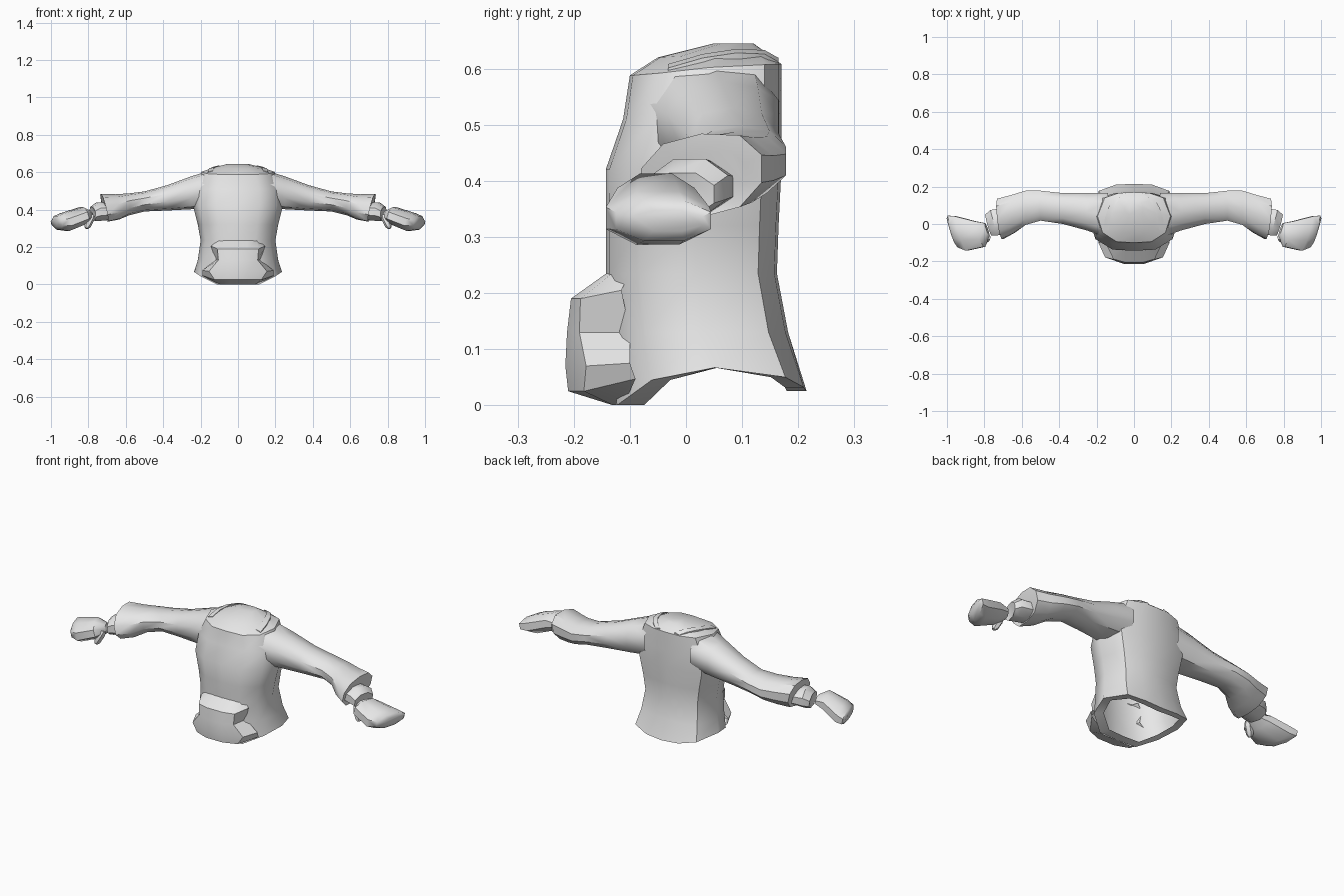
import bpy, bmesh, math
from mathutils import Vector

cube = bpy.data.objects.get("Cube")
if cube:
    bpy.data.objects.remove(cube, do_unlink=True)

grey = bpy.data.materials.new("plain grey")
grey.use_nodes = True
grey.diffuse_color = (0.8, 0.8, 0.8, 1)
grey.node_tree.nodes["Principled BSDF"].inputs["Base Color"].default_value = (0.8, 0.8, 0.8, 1)


def loft(name, rings, closed=True, cap_start=False, cap_end=False, angle=40, hollow=False):
    """Skin a list of point rings into one object."""
    bm = bmesh.new()
    rows = [[bm.verts.new(p) for p in ring] for ring in rings]
    n = len(rows[0])
    for a, b in zip(rows, rows[1:]):
        for i in range(n if closed else n - 1):
            j = (i + 1) % n
            bm.faces.new((a[i], a[j], b[j], b[i]))
    if cap_start:
        bm.faces.new(rows[0])
    if cap_end:
        bm.faces.new(rows[-1])
    bmesh.ops.recalc_face_normals(bm, faces=bm.faces)
    mesh = bpy.data.meshes.new(name)
    bm.to_mesh(mesh)
    bm.free()
    mesh.materials.append(grey)
    mesh.shade_smooth()
    mesh.set_sharp_from_angle(angle=math.radians(angle))
    ob = bpy.data.objects.new(name, mesh)
    bpy.context.collection.objects.link(ob)
    return ob


# Torso: one half outline (x, y), scaled to each ring
HALF = [(0, -1), (0.48, -0.96), (0.86, -0.6), (1, 0.05), (0.8, 0.78), (0.42, 0.97), (0, 1)]
OUTLINE = HALF + [(-x, y) for x, y in HALF[-2:0:-1]]


def body_ring(half, front, back, heights):
    mid, r = (front + back) / 2, (back - front) / 2
    if not isinstance(heights, list):
        heights = [heights] * 7
    heights = heights + heights[-2:0:-1]
    return [(x * half, mid + y * r, z) for (x, y), z in zip(OUTLINE, heights)]


HEM = [0.0, 0.0, 0.045, 0.067, 0.05, 0.032, 0.025]
torso = loft("torso", [
    body_ring(0.195, -0.08, 0.18, HEM),
    body_ring(0.235, -0.13, 0.215, HEM),
    body_ring(0.215, -0.135, 0.182, 0.13),
    body_ring(0.20, -0.143, 0.162, 0.235),
    body_ring(0.215, -0.143, 0.165, 0.32),
    body_ring(0.24, -0.143, 0.17, 0.42),
    body_ring(0.235, -0.112, 0.17, 0.51),
    body_ring(0.195, -0.10, 0.17, [0.588, 0.588, 0.592, 0.602, 0.607, 0.608, 0.608]),
    body_ring(0.12, -0.05, 0.155, [0.62, 0.62, 0.622, 0.628, 0.625, 0.622, 0.62]),
    body_ring(0.05, 0.05, 0.12, 0.645),
], cap_end=True)

# Front pouch: z, half width, centre y, edge y, wall x, wall y, wall z
rows = []
for z, half, yc, ye, wx, wy, wz in [
    (0.235, 0.10, -0.142, -0.132, 0.11, -0.10, 0.235),
    (0.19, 0.11, -0.205, -0.188, 0.145, -0.115, 0.205),
    (0.13, 0.105, -0.212, -0.19, 0.12, -0.10, 0.13),
    (0.07, 0.155, -0.215, -0.178, 0.19, -0.10, 0.075),
    (0.025, 0.125, -0.21, -0.182, 0.19, -0.09, 0.047),
    (0.0, 0.09, -0.13, -0.13, 0.11, -0.11, 0.003),
]:
    right = [(wx, wy, wz), (half, ye, z), (0.05, yc, z)]
    rows.append(right + [(-x, y, h) for x, y, h in reversed(right)])
loft("front_pouch", rows, closed=False, angle=35)


def section(s, x, y0, y1, z0, z1, lean_y=0, lean_z=0, n=10, tilt=0):
    """Rounded cross-section facing along x; lean shears x, tilt raises the back."""
    pts = []
    for i in range(n):
        a = 2 * math.pi * (i + 0.5) / n
        c, d = math.cos(a), math.sin(a)
        c = max(-1, min(1, c * 1.08))
        d = max(-1, min(1, d * 1.06))
        pts.append((s * (x + lean_y * c + lean_z * d),
                    (y0 + y1) / 2 + c * (y1 - y0) / 2,
                    (z0 + z1) / 2 + d * (z1 - z0) / 2 + tilt * c))
    return pts


for s, side in ((1, "left"), (-1, "right")):
    # Sleeve with a turned-in cuff
    loft(side + "_sleeve", [
        section(s, 0.14, -0.075, 0.165, 0.41, 0.612),
        section(s, 0.25, -0.035, 0.165, 0.402, 0.578),
        section(s, 0.38, 0.0, 0.165, 0.395, 0.53),
        section(s, 0.50, 0.018, 0.178, 0.39, 0.497),
        section(s, 0.58, -0.005, 0.178, 0.37, 0.487),
        section(s, 0.645, -0.045, 0.155, 0.347, 0.482, 0.008, 0.01, tilt=0.008),
        section(s, 0.715, -0.08, 0.135, 0.335, 0.484, 0.012, 0.017, tilt=0.012),
        section(s, 0.71, -0.055, 0.105, 0.35, 0.455, 0.012, 0.017, tilt=0.01),
    ], cap_end=True)

    # Wrist band
    loft(side + "_wrist_band", [
        section(s, 0.69, -0.045, 0.085, 0.345, 0.435, 0.015, 0.01, n=8),
        section(s, 0.75, -0.062, 0.075, 0.338, 0.44, 0.018, 0.0, n=8),
        section(s, 0.778, -0.062, 0.05, 0.337, 0.415, 0.016, 0.005, n=8),
        section(s, 0.772, -0.04, 0.03, 0.35, 0.4, 0.014, 0.005, n=8),
    ], cap_start=True, cap_end=True)

    # Mitten hand
    loft(side + "_hand", [
        section(s, 0.785, -0.065, 0.005, 0.348, 0.392, 0.012, 0.005, n=8),
        section(s, 0.825, -0.122, 0.015, 0.325, 0.414, 0.025, 0.012, n=8),
        section(s, 0.925, -0.143, 0.042, 0.285, 0.382, 0.03, 0.012, n=8),
        section(s, 0.967, -0.125, 0.045, 0.292, 0.366, 0.026, 0.008, n=8),
        section(s, 0.981, -0.095, 0.03, 0.31, 0.348, 0.019, 0.004, n=8),
    ], cap_start=True, cap_end=True, angle=45)

    # Thumb: tapered block pointing down and outward
    axis = Vector((0.4, -0.25, -0.85)).normalized()
    u = Vector((0.9, 0, 0.42)).normalized()
    v = axis.cross(u).normalized()
    start = Vector((0.778, -0.07, 0.37))
    rings = []
    for t, r in ((0, 0.014), (0.02, 0.02), (0.065, 0.018), (0.08, 0.01)):
        rings.append([(s * p.x, p.y, p.z) for p in
                      (start + axis * t + u * (r * math.cos(k * math.pi / 3))
                       + v * (r * 1.1 * math.sin(k * math.pi / 3)) for k in range(6))])
    loft(side + "_thumb", rings, cap_start=True, cap_end=True)

    # Flat collar strap curving over the shoulder
    path = [(0.148, -0.032, 0.604), (0.142, 0.03, 0.622), (0.122, 0.09, 0.631),
            (0.09, 0.14, 0.629), (0.06, 0.165, 0.615)]
    rings = []
    for x, y, z in path:
        w = 0.014
        rings.append([(s * (x - w), y, z + 0.004), (s * (x + w), y, z - 0.003),
                      (s * (x + w), y, z - 0.022), (s * (x - w), y, z - 0.018)])
    loft(side + "_collar_strap", rings, cap_start=True, cap_end=True, angle=30)
